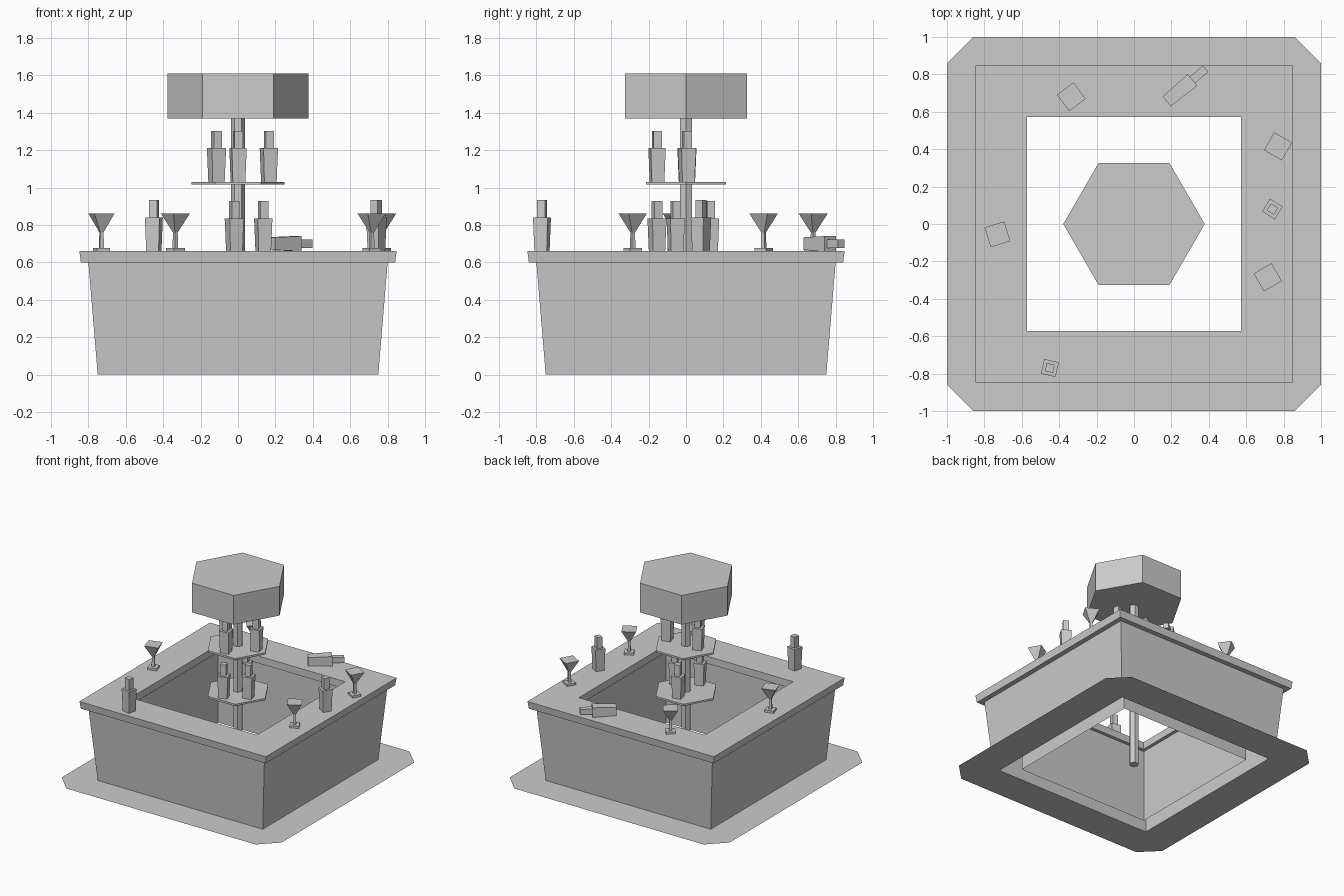
import bpy, bmesh, math
from mathutils import Matrix, Vector

if "Cube" in bpy.data.objects:
    bpy.data.objects.remove(bpy.data.objects["Cube"])

grey = bpy.data.materials.new("plain_grey")
grey.use_nodes = True
COLOUR = (0.6, 0.6, 0.6, 1)
grey.diffuse_color = COLOUR
grey.node_tree.nodes["Principled BSDF"].inputs["Base Color"].default_value = COLOUR


def polygon(half, sides):
    """Regular outline: half width for a square, corner radius otherwise."""
    r = half * math.sqrt(2) if sides == 4 else half
    turn = math.pi / 4 if sides == 4 else 0
    return [(r * math.cos(turn + 2 * math.pi * i / sides),
             r * math.sin(turn + 2 * math.pi * i / sides)) for i in range(sides)]


def loft(name, profile, sides=4, caps=True, closed=False, matrix=Matrix()):
    """Stack outlines of (half width, height); closed joins the last to the first."""
    bm = bmesh.new()
    loops = [[bm.verts.new((x, y, z)) for x, y in polygon(half, sides)]
             for half, z in profile]
    pairs = list(zip(loops, loops[1:]))
    if closed:
        pairs.append((loops[-1], loops[0]))
    for low, high in pairs:
        for i in range(sides):
            j = (i + 1) % sides
            bm.faces.new((low[i], low[j], high[j], high[i]))
    if caps and not closed:
        bm.faces.new(loops[0][::-1])
        bm.faces.new(loops[-1])
    return finish(name, bm, matrix)


def finish(name, bm, matrix=Matrix(), recalc=True):
    if recalc:
        bmesh.ops.recalc_face_normals(bm, faces=bm.faces)
    mesh = bpy.data.meshes.new(name)
    bm.to_mesh(mesh)
    bm.free()
    mesh.materials.append(grey)
    obj = bpy.data.objects.new(name, mesh)
    obj.matrix_world = matrix
    bpy.context.collection.objects.link(obj)
    return obj


def place(x, y, z, degrees=0):
    return Matrix.Translation((x, y, z)) @ Matrix.Rotation(math.radians(degrees), 4, 'Z')


# Floor mat: flat sheet with clipped corners and a square hole
bm = bmesh.new()
hole, clip = 0.72, 0.86
for k in range(4):
    spin = Matrix.Rotation(k * math.pi / 2, 3, 'Z')
    points = [(hole, -hole), (clip, -1), (1, -clip), (1, clip), (clip, 1), (hole, hole)]
    bm.faces.new([bm.verts.new(spin @ Vector((x, y, 0))) for x, y in points if (x, y) != (clip, -1)])
bmesh.ops.remove_doubles(bm, verts=bm.verts, dist=0.0001)
finish("floor_mat", bm, recalc=False)

# Bar body: sloping outer panels, upright inner panels, counter top
loft("outer_panels", [(0.75, 0), (0.80, 0.6), (0.77, 0.6), (0.72, 0)], closed=True)
loft("inner_panels", [(0.60, 0), (0.60, 0.6)], caps=False)
loft("counter_top", [(0.573, 0.6), (0.84, 0.6), (0.848, 0.66), (0.573, 0.66)], closed=True)

# Centre column with shelves and canopy
loft("centre_pole", [(0.038, 0), (0.038, 1.38)], sides=6)
loft("lower_shelf", [(0.248, 0.64), (0.248, 0.655)], sides=6)
loft("upper_shelf", [(0.248, 1.015), (0.248, 1.03)], sides=6)
loft("canopy", [(0.378, 1.37), (0.378, 1.61)], sides=6)

# Bottles
BOTTLE = [(0.034, 0), (0.04, 0.18), (0.022, 0.18), (0.022, 0.272)]


def bottle(name, x, y, z, turn):
    loft(name, BOTTLE, matrix=place(x, y, z, turn))


for i, (x, y, turn) in enumerate([(-0.115, 0.005, 20), (0, -0.155, 10), (0.165, 0.005, 15)]):
    bottle(f"upper_shelf_bottle_{i + 1}", x, y, 1.03, turn)
for i, (x, y, turn) in enumerate([(-0.02, -0.155, 20), (0.135, -0.055, 15), (-0.02, 0.13, 12)]):
    bottle(f"lower_shelf_bottle_{i + 1}", x, y, 0.655, turn)
bottle("right_counter_bottle", 0.74, 0.08, 0.66, -32)
bottle("front_counter_bottle", -0.45, -0.77, 0.66, -13)
tip = place(0.175, 0.655, 0.70, 40) @ Matrix.Rotation(math.pi / 2, 4, 'Y')
loft("fallen_bottle", BOTTLE, matrix=tip)

# Cocktail glasses: foot, stem and flared bowl
GLASS = [(0.036, 0), (0.036, 0.018), (0.011, 0.018), (0.009, 0.10), (0.055, 0.20)]
for i, (x, y, turn) in enumerate([(-0.335, 0.68, 37), (0.77, 0.415, -30),
                                  (0.715, -0.285, 30), (-0.73, -0.055, 17)]):
    loft(f"cocktail_glass_{i + 1}", GLASS, matrix=place(x, y, 0.66, turn))
